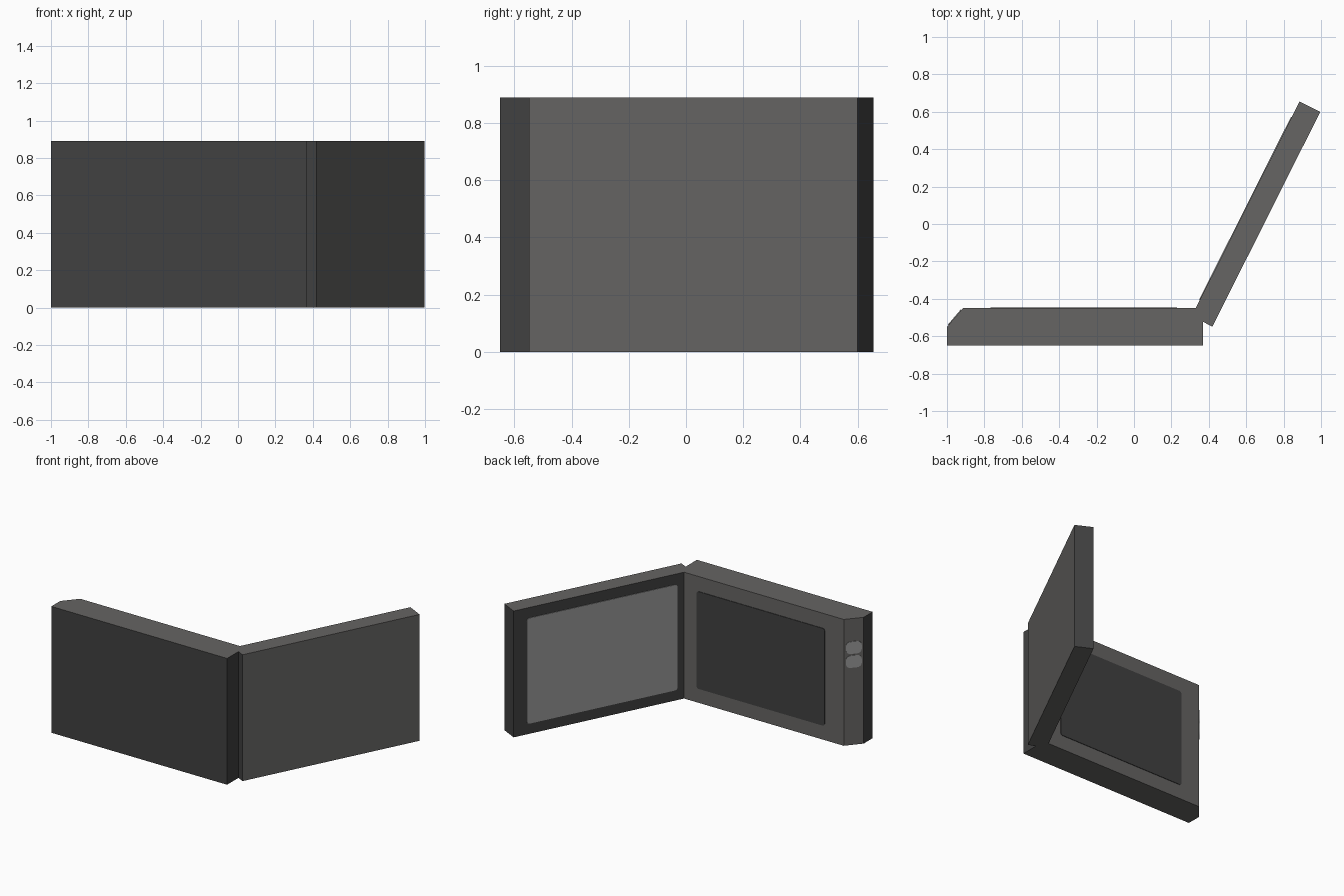
import bpy, bmesh, math
from mathutils import Vector

if "Cube" in bpy.data.objects:
    bpy.data.objects.remove(bpy.data.objects["Cube"])

HEIGHT = 0.89


def material(name, rgb):
    m = bpy.data.materials.new(name)
    m.diffuse_color = (*rgb, 1.0)
    m.use_nodes = True
    m.node_tree.nodes["Principled BSDF"].inputs["Base Color"].default_value = m.diffuse_color
    return m


warm = material("warm_grey", (0.132, 0.129, 0.125))
dark = material("charcoal", (0.053, 0.053, 0.053))
light = material("light_grey", (0.325, 0.325, 0.325))


def extrude_outline(name, points, offset, mats, rule=None):
    """Solid from a closed loop of 3D points pushed along an offset."""
    bm = bmesh.new()
    face = bm.faces.new([bm.verts.new(p) for p in points])
    ext = bmesh.ops.extrude_face_region(bm, geom=[face], use_keep_orig=True)
    moved = [g for g in ext["geom"] if isinstance(g, bmesh.types.BMVert)]
    bmesh.ops.translate(bm, verts=moved, vec=offset)
    bmesh.ops.recalc_face_normals(bm, faces=bm.faces)
    bm.normal_update()
    if rule:
        for f in bm.faces:
            f.material_index = 1 if rule(f.normal) else 0
    mesh = bpy.data.meshes.new(name)
    bm.to_mesh(mesh)
    bm.free()
    for m in mats:
        mesh.materials.append(m)
    obj = bpy.data.objects.new(name, mesh)
    bpy.context.collection.objects.link(obj)
    return obj


def case(name, outline, rule):
    pts = [Vector((x, y, 0)) for x, y in outline]
    return extrude_outline(name, pts, Vector((0, 0, HEIGHT)), [warm, dark], rule)


def plate(name, start, end, u0, u1, z0, z1, radius, mat, steps=4):
    """Thin rounded plate on the upright wall running from start to end."""
    a, b = Vector((*start, 0)), Vector((*end, 0))
    u = (b - a).normalized()
    n = u.cross(Vector((0, 0, 1)))
    corners = [(u1 - radius, z1 - radius), (u0 + radius, z1 - radius),
               (u0 + radius, z0 + radius), (u1 - radius, z0 + radius)]
    pts = []
    for i, (cu, cz) in enumerate(corners):
        for k in range(steps + 1):
            t = math.pi / 2 * (i + k / steps)
            pts.append(a + u * (cu + radius * math.cos(t))
                       + Vector((0, 0, cz + radius * math.sin(t))) - n * 0.002)
    return extrude_outline(name, pts, n * 0.006, [mat])


# Base half: dark front and ends, warm inner side, chamfer, top and bottom
case("base_case",
     [(-1, -0.65), (0.37, -0.65), (0.37, -0.45), (-0.915, -0.45), (-1, -0.55)],
     lambda n: n.y < -0.5 or abs(n.x) > 0.9)

# Opened lid: warm outer side, top and bottom, dark inner side and ends
hinge, tip = Vector((0.33, -0.45)), Vector((0.885, 0.655))
along = (tip - hinge).normalized()
out = Vector((along.y, -along.x))
root = hinge - along * 0.048
thick = 0.124
case("lid_case", [root, root + out * thick, tip + out * thick, tip],
     lambda n: abs(n.z) < 0.5 and n.x * out.x + n.y * out.y < 0.5)

# Panels on the inner sides
plate("base_panel", (0.33, -0.45), (-0.915, -0.45), 0.10, 1.097,
      0.10, 0.785, 0.015, dark)
plate("lid_screen", tip, hinge, 0.094, 1.187, 0.073, 0.817, 0.02, light)

# Two buttons on the chamfered corner
for i, z in enumerate((0.545, 0.643)):
    plate(f"button_{i + 1}", (-0.915, -0.45), (-1, -0.55), 0.013, 0.118,
          z, z + 0.086, 0.03, light)
